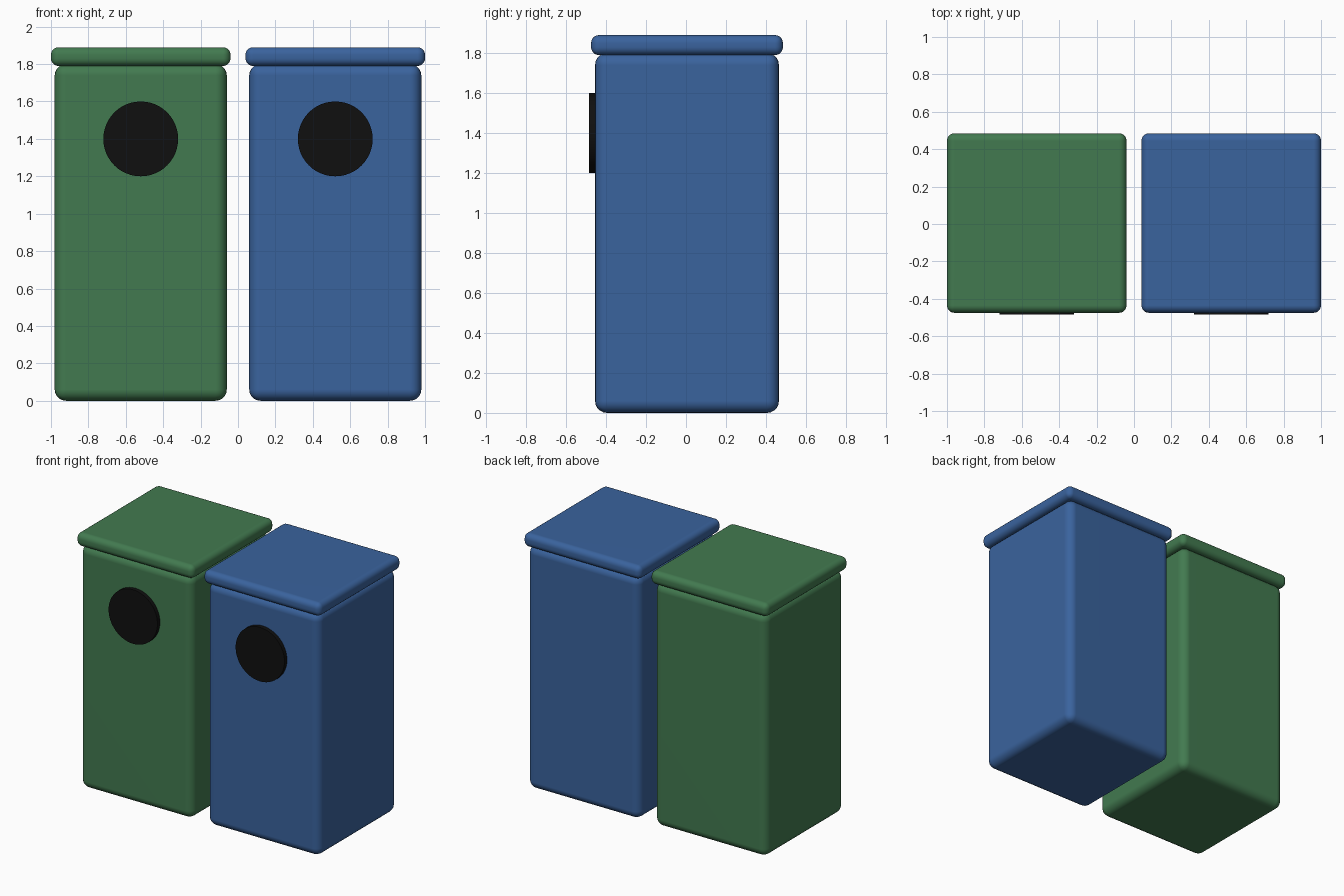
import bpy, math

if "Cube" in bpy.data.objects:
    bpy.data.objects.remove(bpy.data.objects["Cube"])


def material(name, rgb):
    m = bpy.data.materials.new(name)
    m.diffuse_color = (*rgb, 1.0)
    m.use_nodes = True
    m.node_tree.nodes["Principled BSDF"].inputs["Base Color"].default_value = m.diffuse_color
    return m


green = material("green paint", (0.055, 0.195, 0.08))
blue = material("blue paint", (0.042, 0.125, 0.34))
black = material("black opening", (0.005, 0.005, 0.005))


def smooth(obj):
    bpy.ops.object.select_all(action='DESELECT')
    obj.select_set(True)
    bpy.context.view_layer.objects.active = obj
    bpy.ops.object.shade_smooth_by_angle(angle=math.radians(40))


def rounded_box(name, center, size, radius, mat):
    bpy.ops.mesh.primitive_cube_add(size=1, location=center)
    obj = bpy.context.object
    obj.name = name
    obj.scale = size
    bpy.ops.object.transform_apply(location=False, rotation=False, scale=True)
    obj.data.materials.append(mat)
    bev = obj.modifiers.new("rounded edges", 'BEVEL')
    bev.width = radius
    bev.segments = 5
    bev.limit_method = 'NONE'
    bpy.ops.object.modifier_apply(modifier=bev.name)
    smooth(obj)
    # keep the large flat panels evenly shaded
    obj.modifiers.new("flat panels", 'WEIGHTED_NORMAL').keep_sharp = True
    return obj


def bin_unit(label, x, mat):
    # tall body, overhanging lid, round opening on the front
    rounded_box(label + "_body", (x, 0.005, 0.9), (0.92, 0.92, 1.8), 0.06, mat)
    rounded_box(label + "_lid", (x, 0.005, 1.84), (0.96, 0.96, 0.10), 0.04, mat)
    bpy.ops.mesh.primitive_cylinder_add(
        vertices=48, radius=0.2, depth=0.04,
        location=(x, -0.465, 1.40), rotation=(math.pi / 2, 0, 0))
    hole = bpy.context.object
    hole.name = label + "_opening"
    hole.data.materials.append(black)
    smooth(hole)


for label, x, mat in (("green_bin", -0.52, green), ("blue_bin", 0.52, blue)):
    bin_unit(label, x, mat)
